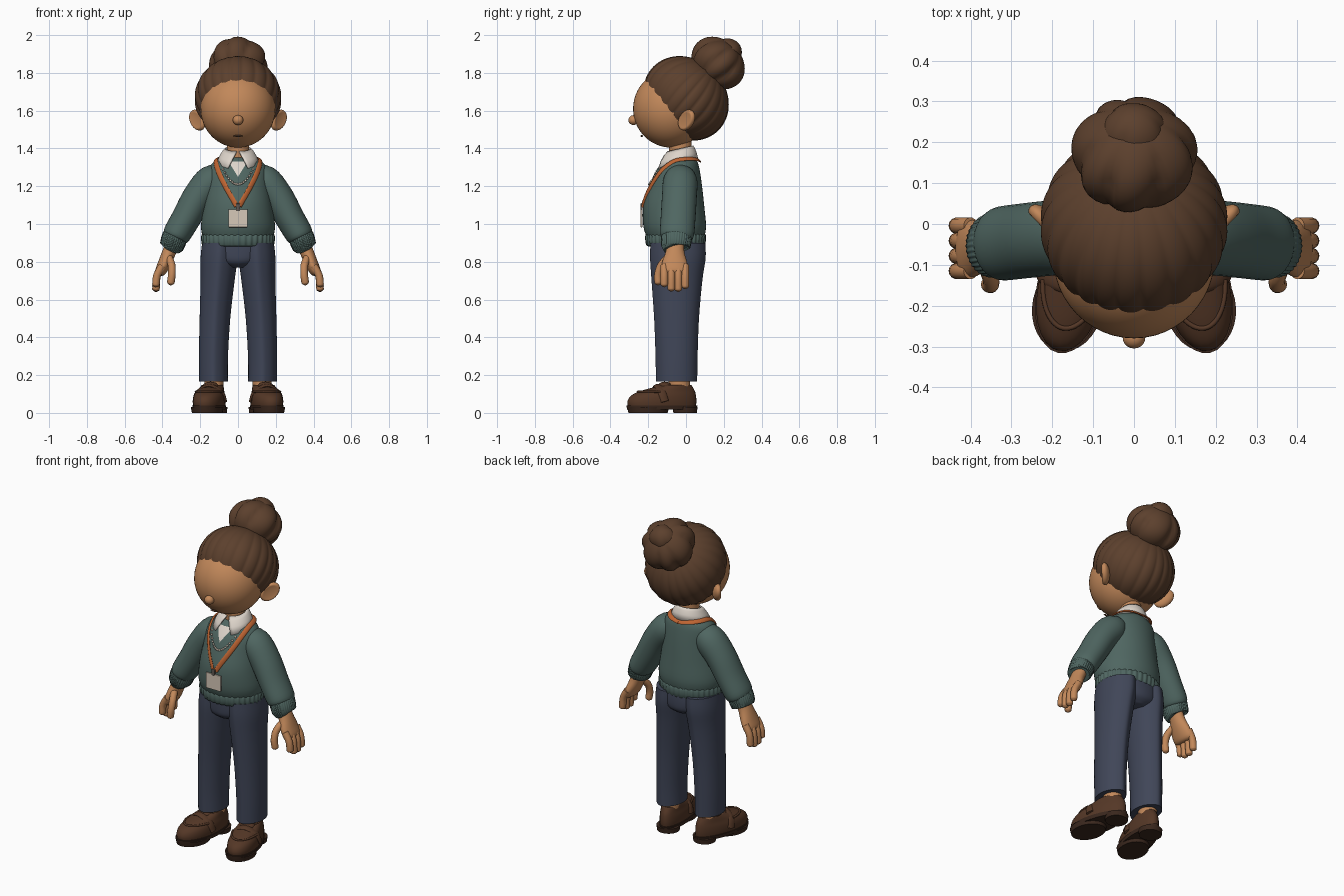
import bpy, bmesh, math
from math import sin, cos, pi, tau, sqrt
from mathutils import Vector, Matrix

cube = bpy.data.objects.get("Cube")
if cube:
    bpy.data.objects.remove(cube, do_unlink=True)


def material(name, *rgb):
    lin = [((c / 255 + 0.055) / 1.055) ** 2.4 for c in rgb] + [1]
    m = bpy.data.materials.new(name)
    m.use_nodes = True
    m.diffuse_color = lin
    bsdf = next(n for n in m.node_tree.nodes if n.type == "BSDF_PRINCIPLED")
    bsdf.inputs["Base Color"].default_value = lin
    return m


SKIN = material("skin", 194, 136, 90)
HAIR = material("brown hair", 92, 64, 45)
KNIT = material("green knit", 79, 102, 97)
CLOTH = material("navy cloth", 64, 70, 88)
LEATHER = material("brown leather", 84, 55, 38)
SOLE = material("dark sole", 58, 39, 29)
SHIRT = material("white shirt", 222, 213, 203)
STRAP = material("orange strap", 190, 100, 50)
CARD = material("cream card", 214, 200, 184)
METAL = material("dark metal", 95, 88, 82)


def build(name, verts, faces, mat, angle=50):
    me = bpy.data.meshes.new(name)
    me.from_pydata(verts, [], faces)
    bm = bmesh.new()
    bm.from_mesh(me)
    bmesh.ops.recalc_face_normals(bm, faces=bm.faces)
    bm.to_mesh(me)
    bm.free()
    me.polygons.foreach_set("use_smooth", [True] * len(me.polygons))
    me.set_sharp_from_angle(angle=math.radians(angle))
    me.materials.append(mat)
    ob = bpy.data.objects.new(name, me)
    bpy.context.scene.collection.objects.link(ob)
    return ob


def mirror(ob):
    # Copy a left part to the right side
    twin = ob.copy()
    twin.data = ob.data.copy()
    twin.name = ob.name.replace("left", "right")
    twin.data.transform(Matrix.Scale(-1, 4, Vector((1, 0, 0))))
    twin.data.flip_normals()
    bpy.context.scene.collection.objects.link(twin)


def spline(pts, steps):
    out = []
    for i in range(len(pts) - 1):
        quad = pts[max(i - 1, 0)], pts[i], pts[i + 1], pts[min(i + 2, len(pts) - 1)]
        for k in range(steps):
            t = k / steps
            out.append([b + 0.5 * t * (c - a + t * (2*a - 5*b + 4*c - d + t * (3*(b - c) + d - a)))
                        for a, b, c, d in zip(*quad)])
    return out + [list(pts[-1])]


# Cross-section shapes
def rounded(a):
    return cos(a), sin(a)


def ribbed(a):
    r = 1 + 0.018 * cos(36 * a)
    return r * cos(a), r * sin(a)


def creased(a):
    return cos(a), sin(a) * (1 + 0.05 * abs(sin(a)) ** 24)


def shoe_shape(a):
    return cos(a) * (1 - 0.16 * sin(a)), sin(a)


def loft(name, rings, mat, shape=rounded, flat=False, centre=None, n=32, steps=4):
    """Skin rings (x, y, z, width, depth) along a smooth path."""
    path = spline(rings, steps)
    pos = [Vector(p[:3]) for p in path]
    verts, faces = [], []
    for i, p in enumerate(path):
        t = Vector((0, 0, 1))
        if not flat:
            t = (pos[min(i + 1, len(pos) - 1)] - pos[max(i - 1, 0)]).normalized()
        ref = pos[i] - Vector(centre) if centre else Vector((0, 1, 0))
        v = (ref - t * ref.dot(t)).normalized()
        u = v.cross(t)
        for j in range(n):
            a, b = shape(tau * j / n)
            verts.append(pos[i] + u * a * max(p[3], 0.001) + v * b * max(p[4], 0.001))
    for i in range(len(path) - 1):
        for j in range(n):
            k = (j + 1) % n
            faces.append((i*n + j, i*n + k, (i + 1)*n + k, (i + 1)*n + j))
    faces += [tuple(range(n)), tuple(range(len(verts) - n, len(verts)))]
    return build(name, verts, faces, mat)


def finger(name, pts, r):
    # Tube with a rounded tip
    a, b = Vector(pts[-2]), Vector(pts[-1])
    d = (b - a).normalized() * r
    rings = [(*p, r, r) for p in pts] + [(*(b + d * 0.6), r * 0.8, r * 0.8), (*(b + d), 0.002, 0.002)]
    return loft(name, rings, SKIN, n=14, steps=3)


def ball(name, loc, radii, mat, axis=(0, 0, 1), lobes=0, depth=0, twist=0, dent=0, n=32, shear=0):
    """Ellipsoid with its pole on axis, optionally grooved into locks or dented."""
    rot = Vector((0, 0, 1)).rotation_difference(Vector(axis)).to_matrix()
    n, m = max(n, lobes * 8), max(n * 2 // 3, 8)
    verts, faces = [], []
    for i in range(m + 1):
        th = pi * (0.002 + 0.996 * i / m)
        for j in range(n):
            ph = tau * j / n
            r = 1
            if lobes:
                wave = abs(sin(lobes * ph / 2 + twist * th + 0.5 * sin(3 * ph)))
                r -= depth * (1 - wave ** 0.6) * sin(th)
            z = cos(th) - dent * max(0, cos(th) - 0.55)
            q = rot @ Vector((r*sin(th)*cos(ph)*radii[0], r*sin(th)*sin(ph)*radii[1], z*radii[2]))
            q.y += shear * q.z
            verts.append(q + Vector(loc))
    for i in range(m):
        for j in range(n):
            k = (j + 1) % n
            faces.append((i*n + j, i*n + k, (i + 1)*n + k, (i + 1)*n + j))
    faces += [tuple(range(n)), tuple(range(m*n, m*n + n))]
    return build(name, verts, faces, mat, 80)


def box(name, loc, size, mat):
    bm = bmesh.new()
    bmesh.ops.create_cube(bm, size=1, matrix=Matrix.Translation(loc) @ Matrix.Diagonal((*size, 1)))
    me = bpy.data.meshes.new(name)
    bm.to_mesh(me)
    bm.free()
    me.materials.append(mat)
    ob = bpy.data.objects.new(name, me)
    bpy.context.scene.collection.objects.link(ob)
    bev = ob.modifiers.new("soft_edges", "BEVEL")
    bev.width, bev.segments = 0.003, 2


# Head, hair and bun
BUN_AXIS = (0, 0.7, 0.71)
ball("face", (0, -0.08, 1.61), (0.198, 0.2, 0.205), SKIN, n=48)
ball("nose", (0, -0.278, 1.55), (0.028, 0.027, 0.026), SKIN, n=20)
ball("mouth", (0, -0.234, 1.466), (0.024, 0.006, 0.005), HAIR, n=16)
ball("hair", (0, 0, 1.665), (0.23, 0.224, 0.224), HAIR, BUN_AXIS, 22, 0.035, n=60, shear=-0.15)
ball("bun", (0, 0.17, 1.85), (0.157, 0.157, 0.125), HAIR, BUN_AXIS, 7, 0.17, 0.5, n=48)
ball("bun_knot", (0, 0.215, 1.9), (0.085, 0.08, 0.085), HAIR, BUN_AXIS, 4, 0.12, 0.7)
mirror(ball("left_ear", (0.215, 0.003, 1.55), (0.046, 0.064, 0.028), SKIN, (0.72, -0.69, 0), dent=1.3))
loft("neck", [(0, -0.03, 1.3, 0.06, 0.06), (0, -0.03, 1.48, 0.057, 0.06)], SKIN)

# Sweater body and ribbed hem
TORSO = [(0, -0.055, 0.93, 0.186, 0.152), (0, -0.06, 0.99, 0.196, 0.166), (0, -0.065, 1.1, 0.181, 0.161),
         (0, -0.055, 1.2, 0.166, 0.14), (0, -0.045, 1.27, 0.16, 0.12), (0, -0.035, 1.31, 0.145, 0.102),
         (0, -0.03, 1.335, 0.115, 0.087), (0, -0.025, 1.352, 0.07, 0.068)]
loft("sweater_body", TORSO, KNIT, flat=True, n=48)
loft("sweater_hem", [(0, -0.055, 0.882, 0.176, 0.143), (0, -0.055, 0.89, 0.188, 0.154),
                     (0, -0.055, 0.935, 0.192, 0.159), (0, -0.055, 0.95, 0.184, 0.15)],
     KNIT, ribbed, True, n=216, steps=2)


def chest(x, z, gap=0.005):
    # Point just in front of the sweater
    for a, b in zip(TORSO, TORSO[1:]):
        if a[2] <= z <= b[2]:
            t = (z - a[2]) / (b[2] - a[2])
            cy, rx, ry = [a[k] + t * (b[k] - a[k]) for k in (1, 3, 4)]
            return x, cy - ry * sqrt(max(0, 1 - (x / rx) ** 2)) - gap, z


# Sleeves, cuffs and hands
mirror(loft("left_sleeve", [(0.07, -0.03, 1.25, 0.05, 0.06), (0.135, -0.03, 1.23, 0.085, 0.09),
                            (0.21, -0.035, 1.145, 0.082, 0.092), (0.275, -0.042, 1.03, 0.077, 0.092),
                            (0.325, -0.048, 0.945, 0.073, 0.09), (0.337, -0.05, 0.922, 0.06, 0.076)], KNIT))
mirror(loft("left_cuff", [(0.33, -0.05, 0.94, 0.06, 0.074), (0.335, -0.05, 0.93, 0.067, 0.08),
                          (0.352, -0.054, 0.88, 0.063, 0.076), (0.355, -0.054, 0.872, 0.052, 0.064)],
            KNIT, ribbed, n=216, steps=2))
mirror(loft("left_palm", [(0.345, -0.055, 0.9, 0.035, 0.045), (0.365, -0.058, 0.85, 0.036, 0.05),
                          (0.39, -0.06, 0.79, 0.034, 0.068), (0.412, -0.06, 0.745, 0.028, 0.07),
                          (0.42, -0.06, 0.73, 0.01, 0.05)], SKIN))
for i, tip in enumerate((0.675, 0.66, 0.662, 0.685)):
    y = -0.004 - 0.037 * i
    mirror(finger(f"left_finger_{i + 1}", [(0.4, y, 0.78), (0.428, y, 0.73), (0.434, y, tip)], 0.02))
mirror(finger("left_thumb", [(0.37, -0.085, 0.83), (0.352, -0.13, 0.785), (0.35, -0.148, 0.735),
                             (0.355, -0.148, 0.695)], 0.02))

# Shirt front and folded collar
rows = [(0.05 * k / 6, 1.25 + 0.08 * k / 6) for k in range(7)]
verts = [chest(w * s, z, 0.004) for w, z in rows for s in (-1, -0.5, 0, 0.5, 1)]
build("shirt_front", verts, [(5*i + j, 5*i + j + 1, 5*i + j + 6, 5*i + j + 5)
                             for i in range(6) for j in range(4)], SHIRT)
verts, N = [], 40
for k in range(4):
    f = k / 3
    for j in range(N + 1):
        gap = 0.1 + 0.33 * f
        a = gap + (tau - 2 * gap) * j / N
        t = (1 - cos(a)) / 2
        r = 0.068 + f * (0.062 - 0.035 * t)
        z = (1.385 + 0.03 * t) * (1 - f) + f * (1.283 + 0.062 * sqrt(t))
        verts.append((r * sin(a), -0.03 - r * cos(a), z + 0.012 * sin(pi * f)))
collar = build("collar", verts, [(k*(N + 1) + j, k*(N + 1) + j + 1, (k + 1)*(N + 1) + j + 1, (k + 1)*(N + 1) + j)
                                 for k in range(3) for j in range(N)], SHIRT)
collar.modifiers.new("thickness", "SOLIDIFY").thickness = 0.008

# Lanyard, card and beads
strap = [(0, 0.07, 1.335), (0.06, 0.056, 1.342), (0.105, 0.01, 1.345), (0.118, -0.06, 1.335),
         chest(0.108, 1.29), chest(0.085, 1.235), chest(0.048, 1.165), chest(0.008, 1.095)]
mirror(loft("left_lanyard", [(*p, 0.014, 0.005) for p in strap], STRAP, centre=(0, -0.04, 1.2), n=12))
box("card_clip", (0, -0.236, 1.088), (0.022, 0.012, 0.04), METAL)
box("card", (0, -0.236, 1.03), (0.1, 0.01, 0.095), CARD)
for i in range(17):
    x = -0.08 + 0.01 * i
    ball(f"bead_{i + 1}", chest(x, 1.21 + 0.08 * (x / 0.08) ** 2, 0.004), (0.006,) * 3, CARD, n=10)

# Trousers
loft("trouser_seat", [(0, -0.043, 0.77, 0.06, 0.1), (0, -0.043, 0.8, 0.15, 0.135),
                      (0, -0.043, 0.85, 0.19, 0.142), (0, -0.045, 0.92, 0.182, 0.14)], CLOTH, flat=True)
mirror(loft("left_trouser_leg", [(0.13, -0.05, 0.165, 0.076, 0.104), (0.13, -0.05, 0.3, 0.077, 0.106),
                                 (0.122, -0.05, 0.5, 0.081, 0.113), (0.108, -0.048, 0.7, 0.09, 0.128),
                                 (0.1, -0.043, 0.82, 0.098, 0.14), (0.095, -0.043, 0.9, 0.095, 0.138)],
            CLOTH, creased, True, n=64))

# Ankles and loafers, the shoes turned slightly outward
mirror(loft("left_ankle", [(0.126, -0.035, 0.09, 0.05, 0.06), (0.128, -0.035, 0.2, 0.05, 0.055)], SKIN))
shoe = [
    loft("left_shoe_upper", [(0, -0.13, 0.03, 0.077, 0.183), (0, -0.13, 0.06, 0.08, 0.186),
                             (0, -0.122, 0.09, 0.077, 0.176), (0, -0.1, 0.115, 0.068, 0.148),
                             (0, -0.065, 0.138, 0.059, 0.1), (0, -0.052, 0.148, 0.053, 0.078),
                             (0, -0.05, 0.14, 0.042, 0.062)], LEATHER, shoe_shape, True),
    ball("left_shoe_tongue", (0, -0.115, 0.135), (0.045, 0.04, 0.03), LEATHER),
    loft("left_shoe_strap", [(x, y, z, 0.022, 0.008) for x, y, z in
                             ((-0.084, -0.13, 0.06), (-0.066, -0.145, 0.112), (0, -0.155, 0.145),
                              (0.066, -0.145, 0.112), (0.084, -0.13, 0.06))],
         LEATHER, centre=(0, -0.13, 0), n=12),
    loft("left_shoe_seam", [(0.076 * cos(a), -0.105 + 0.155 * sin(a), 0.112, 0.006, 0.006)
                            for a in [pi * (1.1 + 0.8 * k / 10) for k in range(11)]],
         LEATHER, centre=(0, -0.1, 0), n=10),
    loft("left_shoe_sole", [(0, -0.13, 0.018, 0.08, 0.188), (0, -0.13, 0.04, 0.083, 0.192)],
         SOLE, shoe_shape, True),
    loft("left_shoe_pad", [(0, -0.205, 0, 0.08, 0.105), (0, -0.205, 0.03, 0.086, 0.112)], SOLE, flat=True),
    loft("left_shoe_heel", [(0, -0.005, 0, 0.064, 0.062), (0, -0.005, 0.03, 0.067, 0.066)], SOLE, flat=True),
]
for part in shoe:
    part.data.transform(Matrix.Translation((0.122, 0, 0)) @ Matrix.Rotation(0.2, 4, "Z"))
    mirror(part)
